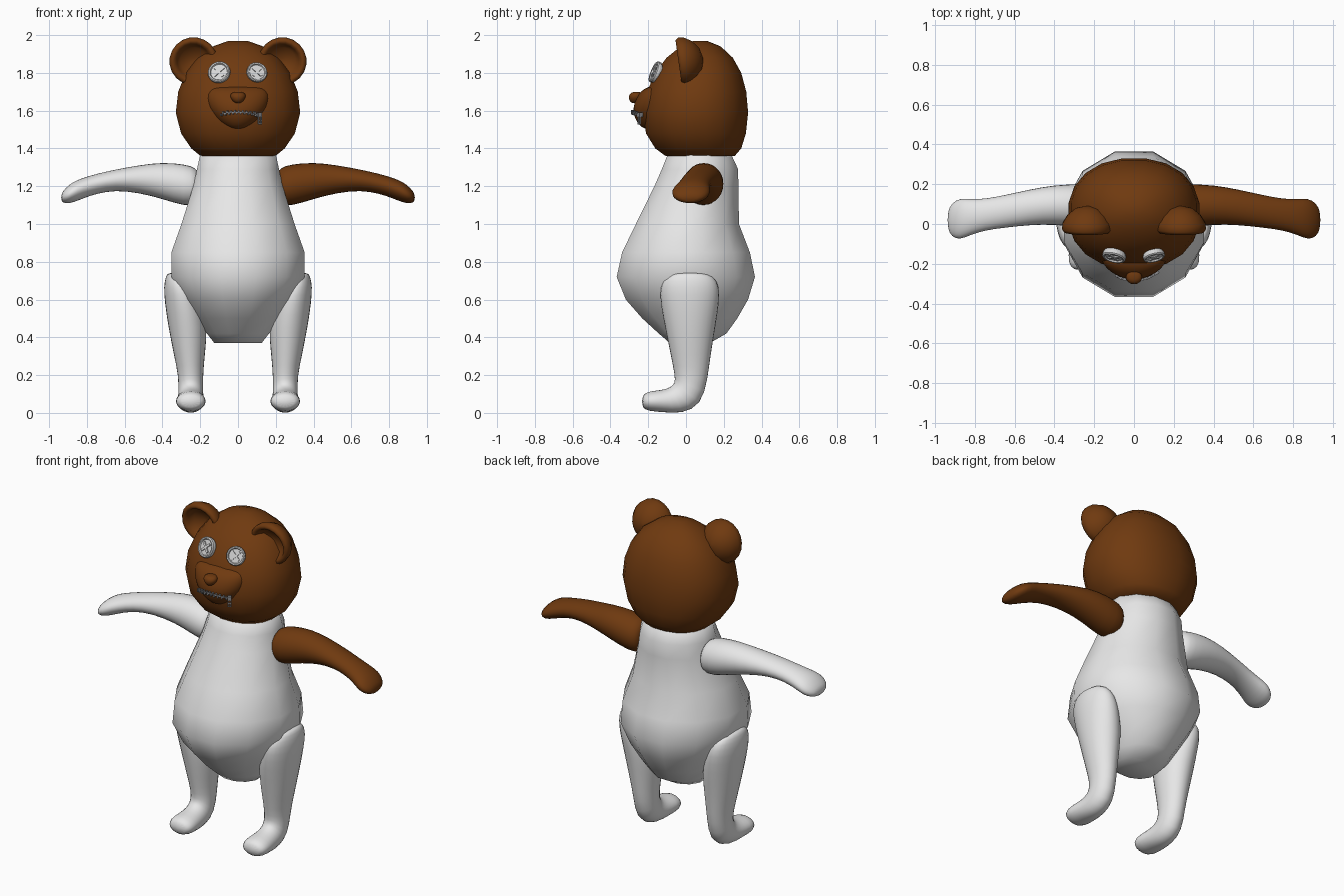
import bpy, bmesh
from math import cos, sin, pi, radians, copysign, sqrt
from mathutils import Matrix, Vector

if "Cube" in bpy.data.objects:
    bpy.data.objects.remove(bpy.data.objects["Cube"])


def material(name, rgb, rough=0.8):
    m = bpy.data.materials.new(name)
    m.use_nodes = True
    m.diffuse_color = (*rgb, 1)
    node = m.node_tree.nodes["Principled BSDF"]
    node.inputs["Base Color"].default_value = (*rgb, 1)
    node.inputs["Roughness"].default_value = rough
    return m


BROWN = material("brown fur", (0.16, 0.042, 0.005))
WHITE = material("white cloth", (0.8, 0.8, 0.8))
BUTTON = material("button grey", (0.68, 0.68, 0.68))
METAL = material("zip metal", (0.25, 0.25, 0.26))


def finish(name, bm, mat, smooth=True, subdivide=False):
    bmesh.ops.recalc_face_normals(bm, faces=bm.faces)
    mesh = bpy.data.meshes.new(name)
    bm.to_mesh(mesh)
    bm.free()
    mesh.materials.append(mat)
    obj = bpy.data.objects.new(name, mesh)
    bpy.context.collection.objects.link(obj)
    for p in mesh.polygons:
        p.use_smooth = smooth
    if subdivide:
        mod = obj.modifiers.new("round", "SUBSURF")
        mod.levels = mod.render_levels = 1
    return obj


def loft(bm, rings, sides, power=2.0):
    """Skin closed rings, each given as (centre, u axis, v axis)."""
    def soft(a):
        return copysign(abs(a) ** (2 / power), a)
    loops = []
    for c, u, v in rings:
        angles = [2 * pi * (i + 0.5) / sides for i in range(sides)]
        loops.append([bm.verts.new(Vector(c) + Vector(u) * soft(cos(a)) + Vector(v) * soft(sin(a)))
                      for a in angles])
    for a, b in zip(loops, loops[1:]):
        for i in range(sides):
            j = (i + 1) % sides
            bm.faces.new((a[i], a[j], b[j], b[i]))
    bm.faces.new(loops[0])
    bm.faces.new(loops[-1])


def upright(rows):
    """Rings from rows of (height, half width, front y, back y)."""
    return [((0, (f + b) / 2, z), (w, 0, 0), (0, (b - f) / 2, 0)) for z, w, f, b in rows]


def lathe(bm, profile, sides, matrix):
    """Revolve (radius, height) pairs about local z."""
    before = set(bm.verts)
    loft(bm, [((0, 0, h), (r, 0, 0), (0, r, 0)) for r, h in profile], sides)
    bmesh.ops.transform(bm, matrix=matrix, verts=[v for v in bm.verts if v not in before])


def box(bm, size, matrix):
    bmesh.ops.create_cube(bm, size=1, matrix=matrix @ Matrix.Diagonal((*size, 1)))


# Pear-shaped body
bm = bmesh.new()
loft(bm, upright([
    (0.37, 0.13, -0.09, 0.13), (0.42, 0.17, -0.15, 0.22), (0.50, 0.23, -0.24, 0.28),
    (0.60, 0.30, -0.33, 0.34), (0.72, 0.365, -0.38, 0.378), (0.85, 0.365, -0.35, 0.35),
    (1.00, 0.31, -0.275, 0.29), (1.20, 0.245, -0.175, 0.285), (1.29, 0.225, -0.135, 0.283),
    (1.40, 0.20, -0.09, 0.23)]), 12)
finish("body", bm, WHITE)

# Head
bm = bmesh.new()
loft(bm, upright([
    (1.36, 0.20, -0.11, 0.26), (1.40, 0.25, -0.165, 0.295), (1.48, 0.305, -0.215, 0.32),
    (1.59, 0.333, -0.228, 0.332), (1.70, 0.32, -0.21, 0.322), (1.80, 0.28, -0.165, 0.295),
    (1.88, 0.22, -0.105, 0.25), (1.94, 0.135, -0.03, 0.185), (1.97, 0.05, 0.04, 0.11)]),
    20, 2.2)
finish("head", bm, BROWN)

# Snout and nose
SNOUT_Y = -0.165
bm = bmesh.new()
loft(bm, upright([(z, w, SNOUT_Y - d, SNOUT_Y + d) for z, w, d in (
    (1.73, 0.09, 0.02), (1.718, 0.145, 0.055), (1.69, 0.168, 0.088), (1.64, 0.166, 0.112),
    (1.59, 0.146, 0.118), (1.54, 0.105, 0.098), (1.51, 0.06, 0.07), (1.497, 0.02, 0.03))]), 20)
finish("snout", bm, BROWN, subdivide=True)

bm = bmesh.new()
loft(bm, upright([(1.64, 0.012, -0.285, -0.26), (1.648, 0.027, -0.298, -0.24),
                  (1.67, 0.044, -0.307, -0.23), (1.69, 0.042, -0.30, -0.23),
                  (1.70, 0.022, -0.28, -0.24)]), 12)
finish("nose", bm, BROWN, subdivide=True)

# Zip mouth: interlocking teeth around the snout, slider and hanging pull
bm = bmesh.new()
TEETH = 20
for i in range(TEETH):
    x = -0.088 + 0.195 * i / (TEETH - 1)
    root = sqrt(1 - (x / 0.148) ** 2)
    y = SNOUT_Y - 0.118 * root
    turn = Matrix.Rotation(0.8 * x / 0.148 / root, 4, "Z")
    z = 1.592 - 0.012 * (x / 0.1) ** 2
    side = 0.005 if i % 2 else -0.005
    box(bm, (0.008, 0.016, 0.013), Matrix.Translation((x, y, z + side)) @ turn)
    box(bm, (0.013, 0.01, 0.007), Matrix.Translation((x, y, z)) @ turn)
pull = Matrix.Translation((0.112, -0.243, 1.578)) @ Matrix.Rotation(0.6, 4, "Z")
box(bm, (0.024, 0.022, 0.024), pull)
for dx in (-0.008, 0.008):
    box(bm, (0.006, 0.008, 0.05), pull @ Matrix.Translation((dx, -0.006, -0.024)))
for dz in (-0.03, -0.047):
    box(bm, (0.02, 0.008, 0.007), pull @ Matrix.Translation((0, -0.006, dz)))
finish("zip_mouth", bm, METAL, smooth=False)

EAR = [(0.01, 0.085), (0.06, 0.073), (0.1, 0.04), (0.125, 0), (0.128, -0.03), (0.117, -0.045),
       (0.1, -0.042), (0.088, -0.02), (0.07, 0.005), (0.01, 0.02)]
EYE = [(0.01, -0.02), (0.055, -0.02), (0.06, -0.006), (0.06, 0.007), (0.055, 0.013),
       (0.048, 0.012), (0.044, 0.004), (0.01, 0.004)]
ARM = [  # x, centre y, centre z, half depth, half height
    (0.205, 0.09, 1.20, 0.06, 0.06), (0.22, 0.09, 1.20, 0.10, 0.10),
    (0.28, 0.092, 1.205, 0.112, 0.115), (0.40, 0.097, 1.23, 0.102, 0.10),
    (0.52, 0.085, 1.238, 0.092, 0.076), (0.65, 0.063, 1.234, 0.084, 0.056),
    (0.75, 0.047, 1.213, 0.081, 0.054), (0.82, 0.035, 1.19, 0.092, 0.056),
    (0.875, 0.025, 1.168, 0.108, 0.057), (0.915, 0.02, 1.148, 0.088, 0.042),
    (0.937, 0.02, 1.14, 0.045, 0.02)]
LEG = [  # x, y, z, half width, half depth, tilt in degrees
    (0.345, 0.02, 0.742, 0.025, 0.07, 0), (0.325, 0.02, 0.725, 0.058, 0.13, 0),
    (0.305, 0.02, 0.67, 0.092, 0.163, 0), (0.285, 0.02, 0.58, 0.105, 0.16, 0),
    (0.265, 0.022, 0.46, 0.108, 0.138, 0), (0.257, 0.025, 0.30, 0.083, 0.107, 0),
    (0.25, 0.028, 0.19, 0.066, 0.09, 5), (0.25, 0.012, 0.10, 0.068, 0.094, 40),
    (0.25, -0.05, 0.066, 0.07, 0.078, 68), (0.25, -0.12, 0.062, 0.078, 0.06, 85),
    (0.25, -0.195, 0.062, 0.085, 0.055, 90), (0.25, -0.235, 0.06, 0.055, 0.035, 90)]

for s, name in ((1, "left"), (-1, "right")):
    # Cupped ear, leaning slightly forward
    bm = bmesh.new()
    place = (Matrix.Translation((s * 0.235, 0.005, 1.865)) @ Matrix.Rotation(radians(8), 4, "X")
             @ Matrix.Rotation(radians(-90), 4, "X"))
    lathe(bm, EAR, 20, place)
    finish(name + "_ear", bm, BROWN)

    # Button eye with crossed stitches
    bm = bmesh.new()
    facing = Vector((s * 0.25, -1, 0.42)).to_track_quat("Z", "Y").to_matrix().to_4x4()
    place = (Matrix.Translation((s * 0.1, -0.162, 1.803)) @ facing
             @ Matrix.Scale(0.92 if s > 0 else 1, 4))
    lathe(bm, EYE, 24, place)
    for a in (45, -45):
        box(bm, (0.07, 0.013, 0.012), place @ Matrix.Rotation(radians(a), 4, "Z")
            @ Matrix.Translation((0, 0, 0.005)))
    finish(name + "_button_eye", bm, BUTTON, smooth=False)

    # Arm: the left one is a brown replacement
    bm = bmesh.new()
    loft(bm, [((s * x, y, z), (0, d, 0), (0, 0, h)) for x, y, z, d, h in ARM], 14)
    finish(name + "_arm", bm, BROWN if s > 0 else WHITE, subdivide=True)

    # Leg flowing into the foot
    bm = bmesh.new()
    loft(bm, [((s * x, y, z), (w, 0, 0), (0, d * cos(radians(t)), -d * sin(radians(t))))
              for x, y, z, w, d, t in LEG], 14)
    finish(name + "_leg", bm, WHITE, subdivide=True)
